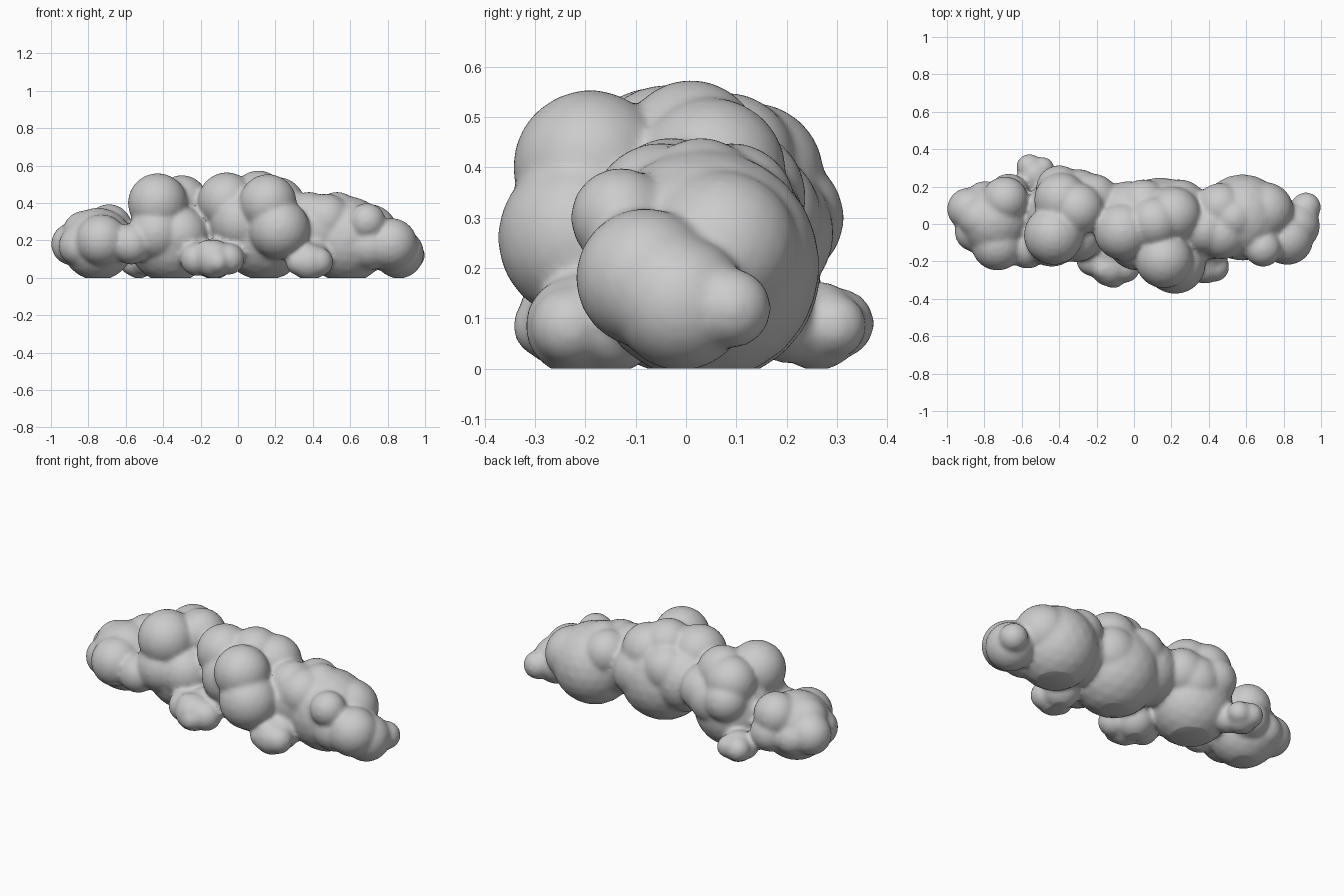
import bpy, bmesh
from mathutils import Matrix, Vector

cube = bpy.data.objects.get("Cube")
if cube:
    bpy.data.objects.remove(cube, do_unlink=True)

grey = bpy.data.materials.new("soft grey")
grey.use_nodes = True
tone = (0.6, 0.6, 0.6, 1)
grey.diffuse_color = tone
grey.node_tree.nodes["Principled BSDF"].inputs["Base Color"].default_value = tone

# Balls (x, y, z, radius) that make up each puff, right to left
right_end_puff = [
    (-.75, .02, .18, .195), (-.885, .08, .18, .115), (-.82, .03, .24, .12),
    (-.69, .13, .27, .125), (-.73, -.11, .20, .14), (-.57, -.13, .18, .11),
    (-.67, .16, .17, .11), (-.80, .13, .16, .10), (-.85, -.04, .17, .11)]
right_tall_puff = [
    (-.36, .04, .20, .23), (-.43, -.06, .40, .16), (-.39, .13, .385, .145),
    (-.30, .08, .41, .14), (-.40, .19, .30, .125), (-.22, .13, .30, .14),
    (-.44, -.08, .24, .15), (-.31, -.05, .23, .155), (-.30, .15, .27, .145)]
middle_puff = [
    (.14, .00, .235, .25), (-.03, .04, .28, .19), (-.06, -.04, .41, .155),
    (.11, .01, .435, .14), (.21, .05, .39, .15), (.05, .10, .34, .14),
    (.16, -.19, .40, .155), (.22, -.21, .26, .165), (.02, -.08, .30, .17),
    (.24, .08, .27, .16)]
left_puff = [
    (.58, .035, .205, .232), (.42, .00, .25, .19), (.38, -.03, .33, .13),
    (.53, .03, .34, .12), (.46, .09, .32, .13), (.47, -.05, .31, .14),
    (.69, -.13, .30, .10), (.70, .07, .24, .155)]
left_end_puff = [
    (.82, -.08, .18, .14), (.86, -.01, .13, .135), (.92, .09, .12, .08),
    (.71, -.08, .17, .13)]

# Small tufts at the foot
front_right_tuft = [
    (-.13, -.23, .10, .105), (-.22, -.19, .10, .09), (-.05, -.23, .10, .085),
    (-.11, -.28, .085, .065), (-.16, -.24, .14, .065), (-.13, -.15, .10, .11)]
front_left_tuft = [
    (.38, -.22, .085, .10), (.43, -.23, .085, .08), (.33, -.23, .085, .075),
    (.39, -.15, .10, .11)]
back_right_tuft = [
    (-.53, .26, .085, .09), (-.56, .305, .09, .07), (-.49, .295, .085, .065),
    (-.57, .24, .08, .065), (-.49, .20, .09, .08)]

puffs = [right_end_puff, right_tall_puff, middle_puff, left_puff, left_end_puff,
         front_right_tuft, front_left_tuft, back_right_tuft]

# All puffs as loose balls
bm = bmesh.new()
for balls in puffs:
    for x, y, z, r in balls:
        bmesh.ops.create_icosphere(bm, subdivisions=3, radius=r,
                                   matrix=Matrix.Translation((x, y, z)))
mesh = bpy.data.meshes.new("cloud_body")
bm.to_mesh(mesh)
bm.free()
cloud = bpy.data.objects.new("cloud_body", mesh)
bpy.context.collection.objects.link(cloud)

# Fuse the balls with soft creases
remesh = cloud.modifiers.new("fuse", 'REMESH')
remesh.mode = 'VOXEL'
remesh.voxel_size = 0.012
soften = cloud.modifiers.new("soften", 'SMOOTH')
soften.factor = 0.5
soften.iterations = 10
graph = bpy.context.evaluated_depsgraph_get()
fused = bpy.data.meshes.new_from_object(cloud.evaluated_get(graph))
cloud.modifiers.clear()

# Slice the underside level with the ground
bm = bmesh.new()
bm.from_mesh(fused)
cut = bmesh.ops.bisect_plane(bm, geom=bm.verts[:] + bm.edges[:] + bm.faces[:],
                             plane_co=Vector(), plane_no=(0, 0, 1), clear_inner=True)
rim = [e for e in cut["geom_cut"] if isinstance(e, bmesh.types.BMEdge)]
bmesh.ops.holes_fill(bm, edges=rim, sides=0)
bm.to_mesh(mesh)
bm.free()
bpy.data.meshes.remove(fused)

mesh.materials.append(grey)
bpy.ops.object.select_all(action='DESELECT')
cloud.select_set(True)
bpy.context.view_layer.objects.active = cloud
bpy.ops.object.shade_smooth_by_angle(angle=0.9)
